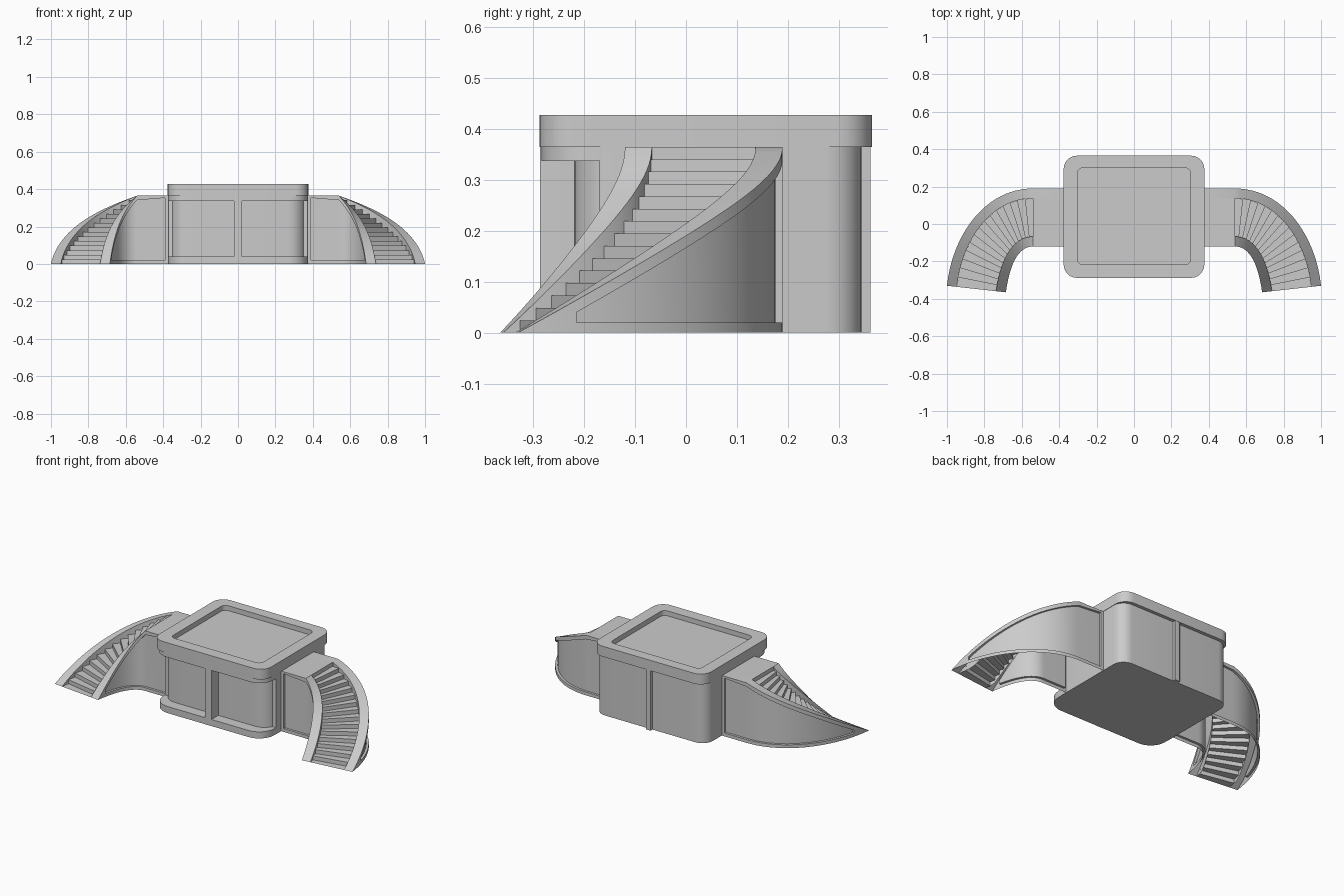
import bpy, bmesh
from math import sin, cos, pi, radians
from mathutils import Vector

if "Cube" in bpy.data.objects:
    bpy.data.objects.remove(bpy.data.objects["Cube"])

H = 0.365          # deck height
STEPS = 15


def finish(name, bm, mirror=False):
    bmesh.ops.remove_doubles(bm, verts=bm.verts, dist=1e-5)
    bmesh.ops.recalc_face_normals(bm, faces=bm.faces)
    me = bpy.data.meshes.new(name)
    bm.to_mesh(me)
    bm.free()
    me.shade_smooth()
    me.set_sharp_from_angle(angle=radians(28))
    ob = bpy.data.objects.new(name, me)
    bpy.context.collection.objects.link(ob)
    if mirror:
        ob.modifiers.new("Mirror", 'MIRROR')
    return ob


def rrect(hx, y0, y1, rf, rb, z, seg=6):
    """Rounded rectangle loop with separate front and back corner radii."""
    pts = []
    for cx, cy, r, a0 in ((hx - rb, y1 - rb, rb, 0), (rb - hx, y1 - rb, rb, 90),
                          (rf - hx, y0 + rf, rf, 180), (hx - rf, y0 + rf, rf, 270)):
        for i in range(seg + 1):
            a = radians(a0 + 90 * i / seg)
            pts.append(Vector((cx + r * cos(a), cy + r * sin(a), z)))
    return pts


def loft(name, loops):
    bm = bmesh.new()
    rows = [[bm.verts.new(p) for p in lp] for lp in loops]
    n = len(rows[0])
    for a, b in zip(rows, rows[1:]):
        for i in range(n):
            bm.faces.new((a[i], a[(i + 1) % n], b[(i + 1) % n], b[i]))
    bm.faces.new(rows[0])
    bm.faces.new(rows[-1])
    return finish(name, bm)


def prism(name, hx, y0, y1, rf, rb, z0, z1):
    return loft(name, [rrect(hx, y0, y1, rf, rb, z) for z in (z0, z1)])


# Central block: recessed front wall, flush sides and back, ledge and header
prism("front_wall", 0.36, -0.22, 0.10, 0.09, 0.01, 0.0, H)
prism("main_body", 0.374, -0.17, 0.345, 0.003, 0.07, 0.0, H)
prism("base_ledge", 0.373, -0.286, 0.20, 0.10, 0.01, 0.0, 0.04)
prism("front_header", 0.373, -0.284, 0.20, 0.09, 0.01, 0.337, H)
prism("front_pilaster", 0.022, -0.287, -0.20, 0.001, 0.001, 0.0, H)
prism("back_pilaster", 0.016, 0.30, 0.363, 0.001, 0.001, 0.0, H)

# Roof slab with a sunken top
loft("roof_slab", [rrect(0.376, -0.288, 0.365, 0.07, 0.07, H),
                   rrect(0.376, -0.288, 0.365, 0.07, 0.07, 0.428),
                   rrect(0.303, -0.217, 0.300, 0.03, 0.03, 0.428),
                   rrect(0.303, -0.217, 0.300, 0.03, 0.03, 0.398)])

# Plan curves of the stair; u < 0 is the straight landing, 0..1 the bend
OUTER = [Vector(p) for p in ((0.54, 0.19), (0.79, 0.19), (0.97, -0.05), (1.0, -0.33))]
INNER = [Vector(p) for p in ((0.54, -0.12), (0.62, -0.12), (0.665, -0.22), (0.685, -0.365))]
LAND = 0.17


def curve(c, u):
    if u < 0:
        return c[0] + Vector((u * LAND, 0))
    v = 1 - u
    return c[0] * v**3 + c[1] * 3 * u * v * v + c[2] * 3 * u * u * v + c[3] * u**3


def plan(c, other, u, inset):
    p = curve(c, u)
    return p + (curve(other, u) - p).normalized() * inset


def rim_z(u):
    return H if u <= 0 else H * (1 - u) + 0.03 * sin(pi * u)


def stringer(name, c, other):
    """Sloping rim with an outside wall carrying a sunken panel."""
    start, end = -0.88, 0.86
    us = [(-1.0, 0), (start, 0), (start, 1)]
    us += [(0.0, 1)] + [(i / 24, 1) for i in range(1, 21)]
    us += [(end, 1), (end, 0)] + [(u, 0) for u in (0.9, 0.95, 1.0)]
    bm = bmesh.new()
    rows = []
    for u, sunk in us:
        z = max(rim_z(u), 0.0)
        d = 0.014 * sunk
        low = min(0.02, z)
        high = max(z - (0.012 if u < 0 else 0.024), low)
        drop = 0 if u <= 0 else min(0.055, z)
        prof = ((0.053, z - drop), (0.053, z), (0, z), (0, high),
                (d, high), (d, low), (0, low), (0, 0))
        row = []
        for inset, h in prof:
            p = plan(c, other, u, inset)
            row.append(bm.verts.new((p.x, p.y, h)))
        rows.append(row)
    for a, b in zip(rows, rows[1:]):
        for i in range(len(a) - 1):
            bm.faces.new((a[i], a[i + 1], b[i + 1], b[i]))
    bmesh.ops.dissolve_degenerate(bm, dist=1e-5, edges=bm.edges)
    return finish(name, bm, True)


stringer("outer_stair_wall", OUTER, INNER)
stringer("inner_stair_wall", INNER, OUTER)

# Landing deck and steps as one folded sheet
bm = bmesh.new()
line = [(-1.0, H), (0.0, H)]
for k in range(STEPS):
    z = H * (1 - (k + 1) / STEPS)
    line += [(k / STEPS, z), ((k + 1) / STEPS, z)]
prev = None
for u, z in line:
    pair = []
    for c, o in ((OUTER, INNER), (INNER, OUTER)):
        p = plan(c, o, u, 0.053)
        pair.append(bm.verts.new((p.x, p.y, z)))
    if prev:
        bm.faces.new((prev[0], prev[1], pair[1], pair[0]))
    prev = pair
finish("landing_and_steps", bm, True)
